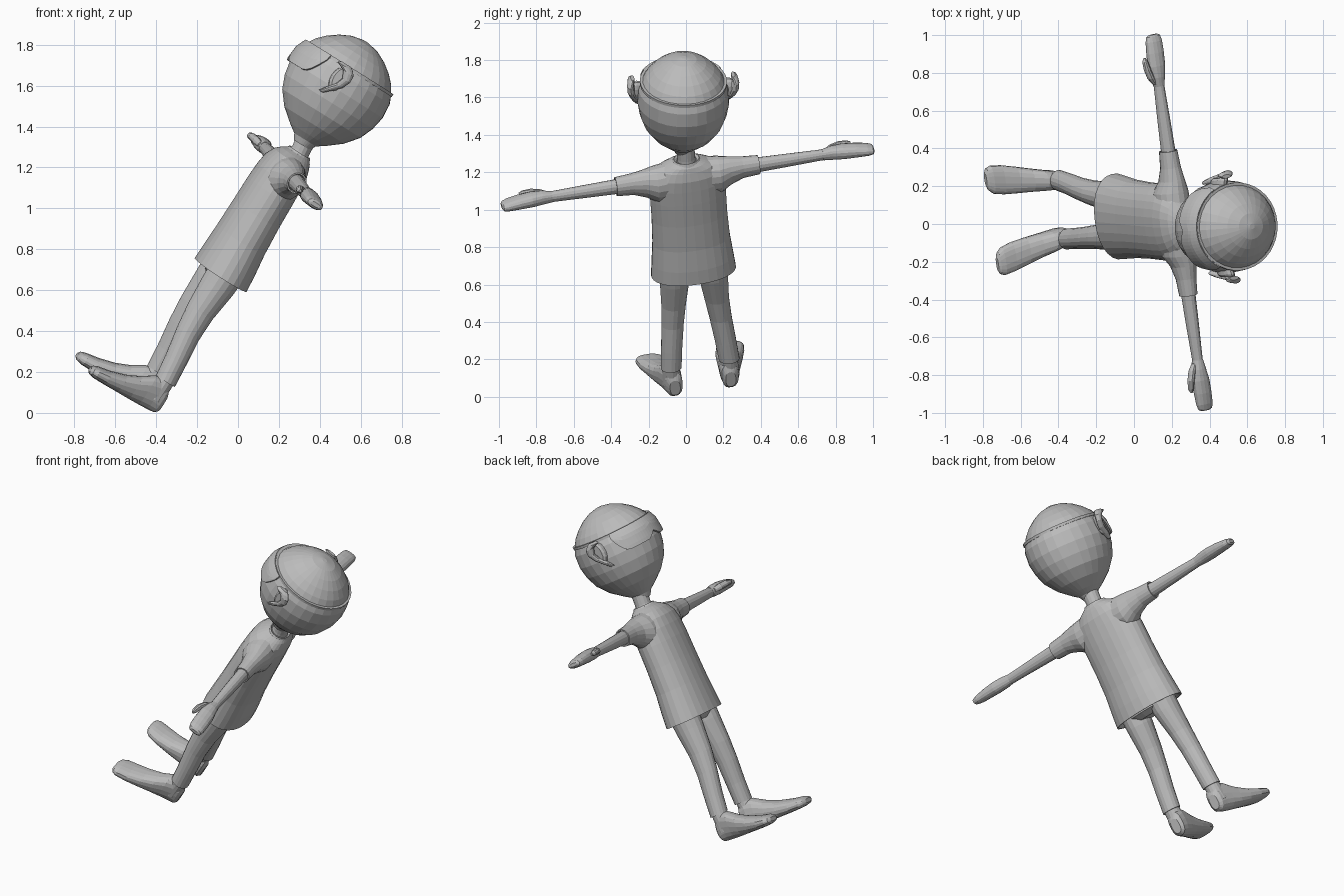
import bpy, bmesh, math
from mathutils import Matrix, Vector

# Leaning body frame: across the arms, facing direction, spine
up = Vector((0.532, -0.056, 0.845)).normalized()
side = Vector((-0.131, 0.978, 0.161))
side = (side - up * side.dot(up)).normalized()
face = up.cross(side)
BODY = Matrix((side, face, up)).transposed().to_4x4()
BODY.translation = (-0.085, 0.04, 0.675)
HEAD = (BODY @ Matrix.Translation((0.006, 0.003, 1.07))
        @ Matrix.Rotation(math.radians(-6.6), 4, 'Z')
        @ Matrix.Rotation(math.radians(3.7), 4, 'Y'))

grey = bpy.data.materials.new("plain grey")
grey.diffuse_color = (0.5, 0.5, 0.5, 1)


def finish(name, bm, matrix, mirror):
    bmesh.ops.recalc_face_normals(bm, faces=bm.faces)
    me = bpy.data.meshes.new(name)
    bm.to_mesh(me)
    bm.free()
    me.materials.append(grey)
    ob = bpy.data.objects.new(name, me)
    bpy.context.collection.objects.link(ob)
    ob.matrix_world = matrix
    if mirror:
        ob.modifiers.new("mirror", 'MIRROR').use_mirror_merge = False
    return ob


def loft(name, axis, rings, n=20, matrix=BODY, mirror=False, power=1.0):
    """Skin oval rings (position on axis, centre 1, centre 2, radius 1, radius 2)."""
    bm = bmesh.new()
    loops = []
    for t, c1, c2, r1, r2 in rings:
        loop = []
        for i in range(n):
            a = 2 * math.pi * i / n
            c, s = math.cos(a), math.sin(a)
            p = c1 + r1 * math.copysign(abs(c) ** power, c)
            q = c2 + r2 * math.copysign(abs(s) ** power, s)
            co = {'X': (t, p, q), 'Y': (p, t, q), 'Z': (p, q, t)}[axis]
            loop.append(bm.verts.new(co))
        loops.append(loop)
    for a, b in zip(loops, loops[1:]):
        for i in range(n):
            j = (i + 1) % n
            bm.faces.new((a[i], a[j], b[j], b[i]))
    bm.faces.new(loops[0])
    bm.faces.new(loops[-1])
    return finish(name, bm, matrix, mirror)


# Head: egg shape narrowing to the neck
PROFILE = [(-0.32, 0.045), (-0.29, 0.062), (-0.26, 0.105), (-0.206, 0.172), (-0.139, 0.226),
           (-0.07, 0.254), (0.0, 0.267), (0.076, 0.261), (0.12, 0.242), (0.16, 0.217),
           (0.2, 0.178), (0.235, 0.13), (0.262, 0.075), (0.275, 0.015)]
loft("head", 'Z', [(z, 0, 0, r * 0.92, r) for z, r in PROFILE], n=28, matrix=HEAD)
loft("neck", 'Z', [(0.66, 0, -0.01, 0.055, 0.055), (0.72, 0, -0.008, 0.048, 0.048),
                   (0.80, 0, 0, 0.05, 0.05)], n=16)


def head_radius(z):
    for (z0, r0), (z1, r1) in zip(PROFILE, PROFILE[1:]):
        if z0 <= z <= z1:
            return r0 + (r1 - r0) * (z - z0) / (z1 - z0)


# Ears: curled rim and inner dish
loft("ear_rim", 'Z', [(-0.05, 0.24, 0.08, 0.010, 0.012), (-0.02, 0.25, 0.055, 0.017, 0.018),
                      (0.02, 0.265, 0.02, 0.018, 0.02), (0.06, 0.28, 0.005, 0.018, 0.022),
                      (0.095, 0.283, 0.015, 0.018, 0.03), (0.115, 0.277, 0.045, 0.018, 0.045),
                      (0.128, 0.27, 0.045, 0.01, 0.028)], n=12, matrix=HEAD, mirror=True)
loft("inner_ear", 'X', [(0.2, 0.05, 0.04, 0.03, 0.06), (0.25, 0.04, 0.045, 0.035, 0.065),
                        (0.262, 0.035, 0.05, 0.03, 0.055)], n=14, matrix=HEAD, mirror=True)

# Glasses: thin strap around the head and a wraparound lens with a nose notch
r = head_radius(0.119) + 0.008
loft("glasses_strap", 'Z', [(0.111, 0, 0, r * 0.93, r), (0.127, 0, 0, r * 0.93, r)],
     n=36, matrix=HEAD)
bm = bmesh.new()
cols, rows = 28, 6
grid = []
for i in range(cols + 1):
    t = 2 * i / cols - 1
    a = math.radians(60) * t
    low = -0.005 + 0.035 * max(0, 1 - abs(t) / 0.2) + 0.1 * max(0, (abs(t) - 0.7) / 0.3) ** 2
    column = []
    for k in range(rows + 1):
        z = low + (0.125 - low) * k / rows
        d = head_radius(z) + 0.012
        column.append(bm.verts.new((d * 0.93 * math.sin(a), d * math.cos(a), z)))
    grid.append(column)
for a, b in zip(grid, grid[1:]):
    for k in range(rows):
        bm.faces.new((a[k], b[k], b[k + 1], a[k + 1]))
lens = finish("glasses_lens", bm, HEAD, False)
thick = lens.modifiers.new("thickness", 'SOLIDIFY')
thick.thickness, thick.offset = 0.012, 0

# Shirt: body, sleeves and collar
loft("shirt_body", 'Z', [(0.035, 0, 0, 0.19, 0.12), (0.0, 0, 0, 0.222, 0.138),
                         (0.0, 0, 0, 0.23, 0.146), (0.08, 0, 0.002, 0.222, 0.142),
                         (0.2, 0, 0.008, 0.21, 0.133), (0.35, 0, 0.012, 0.205, 0.127),
                         (0.48, 0, 0.014, 0.206, 0.124), (0.56, 0, 0.014, 0.204, 0.12),
                         (0.62, 0, 0.012, 0.185, 0.114), (0.665, 0, 0.008, 0.15, 0.097),
                         (0.69, 0, 0, 0.105, 0.08), (0.705, 0, -0.006, 0.075, 0.062)],
     n=28, power=0.92)
loft("shirt_sleeve", 'X', [(0.06, 0.01, 0.58, 0.095, 0.11), (0.17, 0.005, 0.575, 0.09, 0.105),
                           (0.23, 0, 0.592, 0.066, 0.08), (0.3, 0, 0.6, 0.053, 0.06),
                           (0.39, 0, 0.6, 0.047, 0.053), (0.39, 0, 0.6, 0.04, 0.046),
                           (0.37, 0, 0.6, 0.036, 0.04)], n=18, mirror=True)
loft("shirt_collar", 'Z', [(0.69, 0, -0.006, 0.085, 0.072), (0.715, 0, -0.008, 0.068, 0.06),
                           (0.705, 0, -0.008, 0.055, 0.052)], n=20)

# Arms, flat hands and thumbs
loft("arm", 'X', [(0.36, 0, 0.6, 0.038, 0.042), (0.55, 0, 0.6, 0.034, 0.036),
                  (0.7, 0, 0.6, 0.029, 0.031), (0.76, 0, 0.6, 0.027, 0.03)], n=14, mirror=True)
loft("hand", 'X', [(0.74, 0, 0.6, 0.028, 0.03), (0.79, 0.002, 0.602, 0.038, 0.036),
                   (0.85, 0, 0.602, 0.048, 0.037), (0.92, -0.004, 0.6, 0.049, 0.033),
                   (0.98, -0.008, 0.596, 0.047, 0.027), (1.008, -0.01, 0.594, 0.04, 0.02),
                   (1.016, -0.01, 0.594, 0.026, 0.01)], n=16, mirror=True, power=0.85)
loft("thumb", 'X', [(0.755, 0.025, 0.602, 0.012, 0.015), (0.79, 0.045, 0.606, 0.02, 0.02),
                    (0.84, 0.062, 0.608, 0.019, 0.02), (0.885, 0.068, 0.606, 0.015, 0.016),
                    (0.905, 0.068, 0.606, 0.006, 0.007)], n=10, mirror=True)

# Trousers: hips and tapering legs
loft("trouser_hips", 'Z', [(0.1, 0, 0, 0.19, 0.11), (0.0, 0, 0, 0.18, 0.095),
                           (-0.03, 0, 0, 0.12, 0.06)], n=20)
loft("trouser_leg", 'Z', [(0.06, 0.103, 0.002, 0.085, 0.092), (-0.05, 0.106, 0.004, 0.079, 0.087),
                          (-0.2, 0.118, 0.012, 0.066, 0.072), (-0.32, 0.131, 0.008, 0.06, 0.063),
                          (-0.46, 0.147, -0.008, 0.057, 0.057), (-0.575, 0.158, -0.018, 0.056, 0.054)],
     n=18, mirror=True)

# Shoes: ankle and wedge-shaped foot turned slightly outward
loft("ankle", 'Z', [(-0.56, 0.158, -0.015, 0.047, 0.047), (-0.68, 0.16, -0.01, 0.05, 0.052)],
     n=16, mirror=True)
loft("shoe", 'Y', [(-0.068, 0.152, -0.675, 0.028, 0.045), (-0.05, 0.153, -0.662, 0.046, 0.074),
                   (-0.01, 0.157, -0.652, 0.053, 0.088), (0.04, 0.166, -0.66, 0.058, 0.082),
                   (0.1, 0.178, -0.68, 0.064, 0.063), (0.17, 0.192, -0.696, 0.072, 0.047),
                   (0.25, 0.208, -0.708, 0.079, 0.036), (0.31, 0.22, -0.713, 0.076, 0.03),
                   (0.335, 0.226, -0.715, 0.06, 0.023), (0.346, 0.229, -0.716, 0.035, 0.012)],
     n=18, mirror=True, power=0.8)
